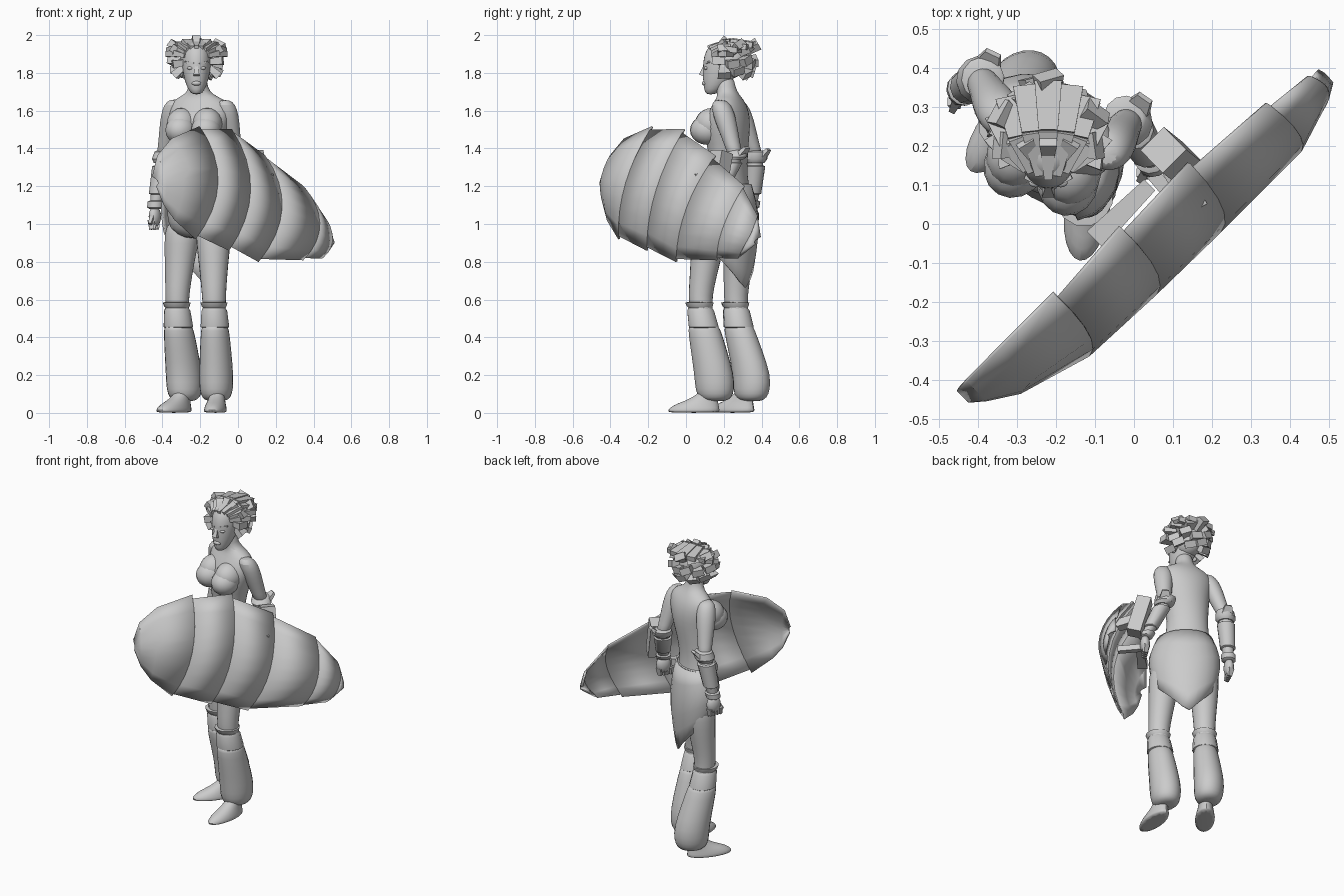
import bpy, bmesh, math
from math import sin, cos, radians
from mathutils import Vector, Matrix

if "Cube" in bpy.data.objects:
    bpy.data.objects.remove(bpy.data.objects["Cube"], do_unlink=True)

clay = bpy.data.materials.new("clay grey")
clay.use_nodes = True
clay.diffuse_color = (.6, .6, .6, 1)
clay.node_tree.nodes["Principled BSDF"].inputs["Base Color"].default_value = (.6, .6, .6, 1)


def finish(name, bm, smooth=True, levels=0, thickness=0, angle=40):
    """Turn a bmesh into a finished, coloured object."""
    bmesh.ops.recalc_face_normals(bm, faces=bm.faces)
    mesh = bpy.data.meshes.new(name)
    bm.to_mesh(mesh)
    bm.free()
    mesh.materials.append(clay)
    obj = bpy.data.objects.new(name, mesh)
    bpy.context.collection.objects.link(obj)
    if thickness:
        solid = obj.modifiers.new("thickness", "SOLIDIFY")
        solid.thickness = thickness
        solid.offset = 0
    if levels:
        obj.modifiers.new("rounding", "SUBSURF").levels = levels
        obj.modifiers["rounding"].render_levels = levels
    if smooth:
        bpy.ops.object.select_all(action="DESELECT")
        obj.select_set(True)
        bpy.context.view_layer.objects.active = obj
        bpy.ops.object.shade_smooth_by_angle(angle=radians(angle))


def turned(turn, side, forward):
    """Offset in the body's own side and forward directions."""
    t = radians(turn)
    return Vector((cos(t) * side - sin(t) * forward, -sin(t) * side - cos(t) * forward, 0))


def loft(name, rings, sides=12, levels=1):
    """Rings are (z, x, y, half width, half depth, turn)."""
    bm = bmesh.new()
    loops = []
    for z, x, y, w, d, turn in rings:
        angles = [math.tau * i / sides for i in range(sides)]
        loops.append([bm.verts.new(Vector((x, y, z)) + turned(turn, w * cos(a), d * sin(a))) for a in angles])
    for low, high in zip(loops, loops[1:]):
        for i in range(sides):
            j = (i + 1) % sides
            bm.faces.new((low[i], low[j], high[j], high[i]))
    bm.faces.new(loops[0])
    bm.faces.new(loops[-1])
    finish(name, bm, levels=levels)


def ball(name, centre, size, turn=0):
    bm = bmesh.new()
    place = Matrix.Translation(centre) @ Matrix.Rotation(-radians(turn), 4, "Z") @ Matrix.Diagonal((*size, 1))
    bmesh.ops.create_uvsphere(bm, u_segments=16, v_segments=10, radius=1, matrix=place)
    finish(name, bm, angle=60)


def wedge(name, start, end, size_start, size_end, up=(0, 0, 1)):
    """Tapered bar between two points; sizes are (width, thickness)."""
    start, end = Vector(start), Vector(end)
    axis = (end - start).normalized()
    side = axis.cross(Vector(up)).normalized()
    top = side.cross(axis)
    bm = bmesh.new()
    ends = []
    for p, (w, t) in ((start, size_start), (end, size_end)):
        corners = ((-1, -1), (1, -1), (1, 1), (-1, 1))
        ends.append([bm.verts.new(p + side * a * w / 2 + top * b * t / 2) for a, b in corners])
    for i in range(4):
        j = (i + 1) % 4
        bm.faces.new((ends[0][i], ends[0][j], ends[1][j], ends[1][i]))
    bm.faces.new(ends[0])
    bm.faces.new(ends[1])
    finish(name, bm, smooth=False)


# Torso, twisting from hips to neck
loft("torso", [
    (.92, -.21, .2, .08, .08, 48), (.97, -.215, .2, .17, .13, 48), (1.05, -.22, .2, .19, .14, 48),
    (1.14, -.225, .205, .165, .12, 44), (1.26, -.225, .225, .12, .088, 35), (1.38, -.22, .225, .13, .1, 26),
    (1.47, -.21, .215, .15, .12, 20), (1.55, -.205, .22, .168, .118, 18), (1.62, -.203, .23, .172, .092, 16),
    (1.66, -.205, .23, .14, .068, 15), (1.685, -.208, .225, .075, .058, 12),
    (1.72, -.21, .21, .05, .052, 8), (1.79, -.215, .2, .05, .055, 5)], sides=16)
for label, s in (("left", 1), ("right", -1)):
    ball(label + "_cup", Vector((-.21, .215, 1.497)) + turned(18, s * .07, .085), (.08, .092, .078), 18 - s * 12)
    ball(label + "_breast", Vector((-.21, .22, 1.53)) + turned(18, s * .07, .06), (.08, .095, .085), 18 - s * 12)
loft("belt", [(1.16, -.225, .205, .166, .125, 44), (1.18, -.225, .207, .168, .127, 44),
              (1.21, -.225, .212, .152, .112, 42), (1.22, -.225, .214, .14, .1, 42)], sides=16)

# Wrap skirt around the back, hanging to a point
bm = bmesh.new()
columns = []
for i in range(17):
    s = i / 8 - 1
    angle = radians(-90 + 118 * s)
    hem = .655 + .34 * abs(s + .1)
    column = []
    for k in range(6):
        f = k / 5
        z = 1.21 + (hem - 1.21) * f
        swell = .16 + .058 * sin(min(f * 2.5, 1.57)) - .055 * f ** 2 * (1.21 - hem) / .55
        offset = turned(46, swell * cos(angle), swell * .76 * sin(angle))
        column.append(bm.verts.new(Vector((-.222, .2, z)) + offset))
    columns.append(column)
for a, b in zip(columns, columns[1:]):
    for k in range(5):
        bm.faces.new((a[k], b[k], b[k + 1], a[k + 1]))
finish("wrap_skirt", bm, thickness=.01)

# Legs: shared heights and radii, each following its own path
thigh = ((1.03, .085), (.95, .1), (.85, .088), (.72, .074), (.62, .066), (.53, .062), (.44, .06))
band = ((.45, .07), (.455, .078), (.54, .07), (.555, .062))
flare = ((.47, .066), (.45, .076), (.34, .085), (.2, .094), (.12, .092), (.08, .078), (.06, .05))


def along(path, z):
    """Interpolate a path of (z, x, y) points sorted downward."""
    for (za, *a), (zb, *b) in zip(path, path[1:]):
        if z >= zb or zb == path[-1][0]:
            f = (za - z) / (za - zb)
            return [p + (q - p) * f for p, q in zip(a, b)]


def leg(label, path, turn, foot, foot_turn):
    def rings(profile, deep):
        return [(z, *along(path, z), r, r * deep, turn) for z, r in profile]
    loft(label + "_thigh", rings(thigh, 1))
    loft(label + "_knee_band", rings(band, 1.05), levels=0)
    loft(label + "_knee_rim", rings(((.555, .06), (.565, .068), (.585, .074), (.586, .06)), 1.05), levels=0)
    loft(label + "_flared_trouser", rings(flare, 1.18))
    shape = ((0, 0, .06, .145), (.012, 0, .062, .146), (.04, -.01, .056, .13),
             (.065, -.045, .046, .088), (.1, -.075, .04, .052), (.13, -.08, .038, .042))
    sole = []
    for z, shift, w, d in shape:
        p = Vector(foot) + turned(foot_turn, 0, shift)
        sole.append((z, p.x, p.y, w, d, foot_turn))
    loft(label + "_foot", sole)


leg("left", ((1.03, -.13, .14), (.85, -.13, .11), (.58, -.127, .07), (.45, -.122, .095),
             (.2, -.115, .15), (.06, -.115, .155)), 15, (-.12, .04, 0), 8)
leg("right", ((1.03, -.285, .28), (.85, -.305, .28), (.58, -.325, .26), (.45, -.315, .28),
              (.2, -.285, .35), (.06, -.282, .345)), 40, (-.34, .245, 0), 36)


# Arms with elbow guards, bracers and hands
def arm(label, shoulder, elbow, wrist, turn):
    shoulder, elbow, wrist = map(Vector, (shoulder, elbow, wrist))

    def limb(part, a, b, profile, levels=1):
        rings = []
        for f, r in profile:
            p = a.lerp(b, f)
            rings.append((p.z, p.x, p.y, r, r, turn))
        loft(label + part, rings, levels=levels)
    limb("_upper_arm", shoulder, elbow, ((-.24, .028), (-.14, .054), (.08, .062), (.4, .055), (.75, .044), (1.05, .042)))
    limb("_forearm", elbow, wrist, ((-.05, .04), (.25, .047), (.6, .04), (1.1, .028)))
    limb("_bracer", elbow, wrist, ((.15, .045), (.17, .054), (.7, .046), (.72, .036)), 0)
    limb("_elbow_guard", elbow, wrist, ((-.14, .046), (-.12, .055), (.02, .062), (.1, .048)), 0)
    limb("_wrist_cuff", elbow, wrist, ((.84, .036), (.86, .045), (.97, .043), (1, .03)), 0)
    back = turned(turn, 0, -1)
    wedge(label + "_elbow_spike", elbow + back * .03, elbow + back * .075 + Vector((0, 0, .045)), (.075, .03), (.04, .015))
    palm = wrist + Vector((0, 0, -.04))
    ball(label + "_palm", palm, (.03, .045, .055), turn)
    for k in range(4):
        knuckle = palm + turned(turn, 0, .034 - .022 * k) + Vector((-.006, 0, -.02))
        curl = knuckle + turned(turn, 0, .012) + Vector((.008, 0, -.048))
        wedge(label + "_finger", knuckle, curl, (.022, .036), (.018, .024), up=(1, 0, 0))
    wedge(label + "_thumb", palm + turned(turn, 0, .03), palm + turned(turn, 0, .06) - Vector((0, 0, .04)), (.024, .024), (.016, .016))


arm("left", (-.06, .195, 1.6), (-.015, .262, 1.36), (.05, .16, 1.14), 35)
arm("right", (-.345, .285, 1.6), (-.393, .37, 1.35), (-.44, .345, 1.08), 25)

# Head and face
loft("head", [
    (1.685, -.22, .13, .022, .025, 0), (1.71, -.22, .145, .045, .05, 0), (1.765, -.22, .172, .067, .085, 0),
    (1.83, -.22, .188, .078, .102, 0), (1.89, -.22, .195, .08, .104, 0), (1.94, -.22, .2, .066, .085, 0),
    (1.965, -.22, .2, .035, .045, 0)], sides=14)
wedge("nose", (-.22, .105, 1.84), (-.22, .085, 1.785), (.012, .02), (.032, .035), up=(0, 1, 0))
ball("lips", (-.22, .1, 1.745), (.025, .016, .013))
for label, s in (("left", 1), ("right", -1)):
    ball(label + "_eye", (-.22 + s * .032, .106, 1.825), (.018, .012, .009))
    wedge(label + "_brow", (-.22 + s * .012, .1, 1.848), (-.22 + s * .06, .122, 1.858), (.018, .012), (.012, .008))
    ball(label + "_ear", (-.22 + s * .08, .2, 1.81), (.012, .024, .034))

# Hair: a cap, broad locks fanned back from the brow, and chunky ends
crown = Vector((-.22, .2, 1.86))
ball("hair_cap", crown + Vector((0, .03, .005)), (.088, .1, .095))
for i in range(9):
    a = radians(-96 + 24 * i)
    root = crown + Vector((.06 * sin(a), -.085 + .025 * abs(sin(a)), .035 + .04 * cos(a)))
    middle = crown + Vector((.105 * sin(a), -.01 + .05 * cos(a), .05 + .06 * cos(a)))
    tip = crown + Vector((.135 * sin(a), .045 + .12 * cos(a), .045 + .045 * cos(a)))
    wedge("brow_lock", root, middle, (.02, .02), (.05, .032))
    wedge("swept_lock", middle, tip, (.05, .032), (.07, .03))
for height, reach, count, spread, rise in ((.05, .13, 7, 95, .025), (-.005, .13, 8, 105, -.01), (-.04, .115, 7, 95, -.035)):
    for i in range(count):
        a = radians(spread * (2 * i / (count - 1) - 1))
        out = Vector((sin(a), cos(a) * 1.15, 0))
        root = crown + out * .06 + Vector((0, 0, height * .6))
        tip = crown + out * (reach + .015 * (i % 2)) + Vector((0, .015, height + rise + .02 * (i % 2)))
        wedge("hair_chunk", root, tip, (.03, .03), (.07, .042), up=(.3, 0, 1 - 2 * (i % 2) * .2))
for s in (-1, 0, 1):
    wedge("top_lock", crown + Vector((s * .03, -.04, .07)), crown + Vector((s * .06, .01, .13 - .02 * abs(s))), (.025, .02), (.045, .025))

# Shield of overlapping plates; u runs along it, depth bulges outward
along_axis = Vector((1, 1, 0)).normalized()
out_axis = Vector((1, -1, 0)).normalized()
tips = [((-.62, 1.25), (-.62, 1.2)), ((-.585, 1.36), (-.585, 1.1)), ((-.48, 1.45), (-.53, 1.02)),
        ((-.27, 1.515), (-.41, .92)), ((-.03, 1.5), (-.18, .86)), ((.21, 1.36), (.04, .8)),
        ((.46, 1.2), (.36, .81)), ((.585, 1.04), (.51, .82)), ((.61, .93), (.6, .89))]


def shield_row(bm, station, shrink):
    top, bottom = (Vector(p) for p in station)
    row = []
    for k in range(9):
        s = (k / 4 - 1) * shrink
        p = (top + bottom) / 2 + (top - bottom) / 2 * s
        u = min(p.x + .04 * (1 - s * s) * (p.x > -.5), .615)
        fullness = 1 - abs(u / .66) ** 4
        depth = fullness * (.065 - .065 * s + .11 * (1 - s * s)) - .02 + .2 * max(u, 0) ** 2
        row.append(bm.verts.new(along_axis * u + out_axis * depth + Vector((0, 0, p.y))))
    return row


bm = bmesh.new()
previous = shield_row(bm, tips[0], 1)
for index, station in enumerate(tips[1:]):
    current = shield_row(bm, station, 1)
    for k in range(8):
        bm.faces.new((previous[k], previous[k + 1], current[k + 1], current[k]))
    previous = shield_row(bm, station, .94) if index > 1 else current
finish("shield", bm, thickness=.01, angle=25)

# Forearm mount and grip behind the shield
wedge("shield_mount", (.075, .19, 1.38), (.125, .15, 1.15), (.085, .085), (.085, .085), up=(1, -1, 0))
wedge("shield_strut", (.09, .16, 1.26), (.16, .04, 1.24), (.06, .05), (.06, .05))
wedge("shield_grip", (.03, .15, 1.09), (.14, .02, 1.09), (.035, .035), (.035, .035))
wedge("shield_brace", (-.1, -.04, 1.1), (.04, .1, 1.1), (.06, .05), (.04, .04))
